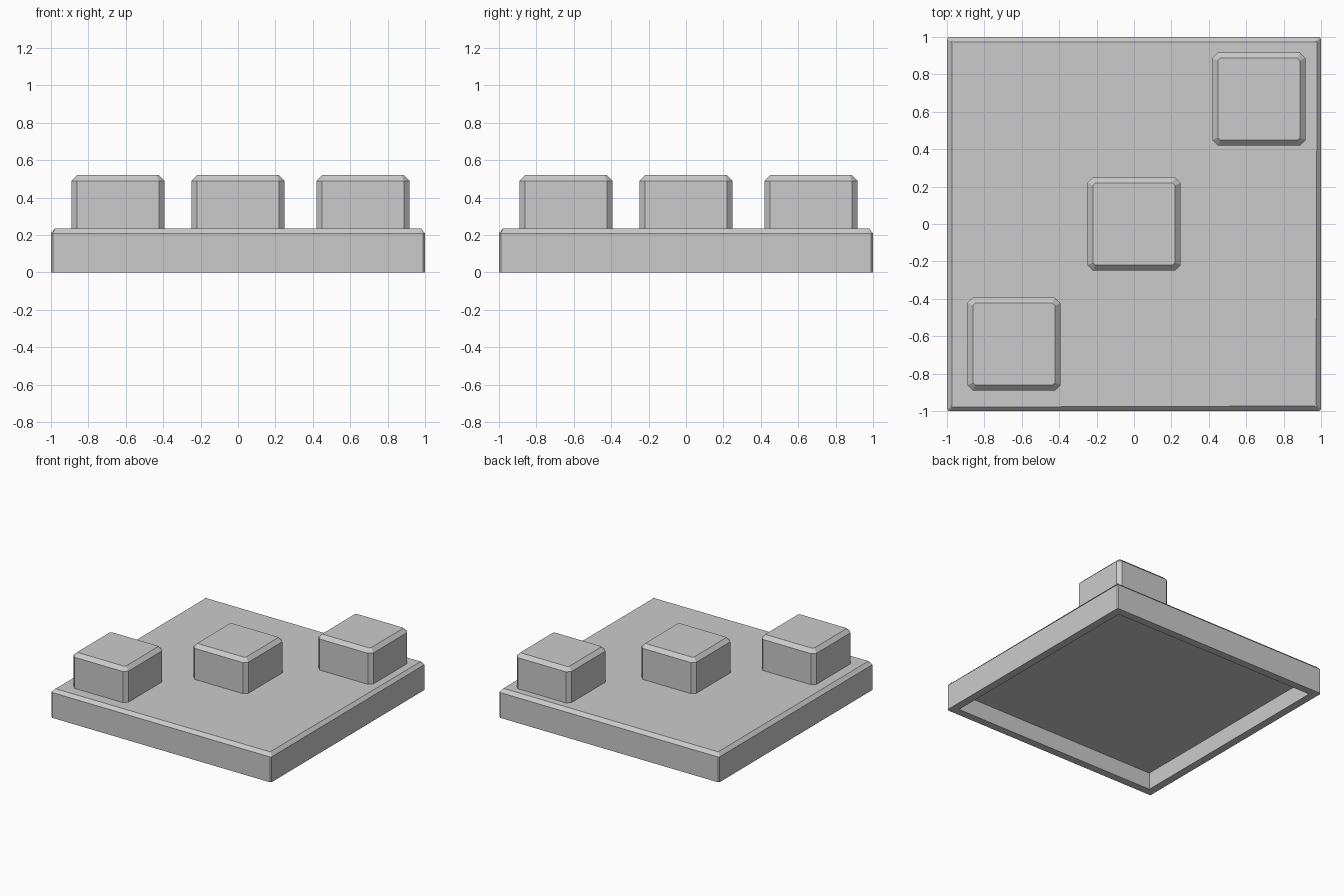
import bpy
import bmesh
from mathutils import Matrix, Vector

cube = bpy.data.objects.get("Cube")
if cube:
    bpy.data.objects.remove(cube, do_unlink=True)

# Single plain grey
grey = bpy.data.materials.new("plain grey")
grey.use_nodes = True
colour = (0.6, 0.6, 0.6, 1)
grey.diffuse_color = colour
grey.node_tree.nodes["Principled BSDF"].inputs["Base Color"].default_value = colour


def block(name, centre, half, bottom, top, corner, chamfer, recess=None):
    """Square block with cut corners, a chamfered top and an optional hollow underside."""
    bm = bmesh.new()
    size = Matrix.Diagonal((2 * half, 2 * half, top - bottom, 1))
    middle = Matrix.Translation(Vector((*centre, (top + bottom) / 2)))
    bmesh.ops.create_cube(bm, size=1, matrix=middle @ size)

    # Upright corner edges
    upright = [e for e in bm.edges if abs(e.verts[0].co.z - e.verts[1].co.z) > 0.01]
    bmesh.ops.bevel(bm, geom=upright, offset=corner, segments=1, affect='EDGES')

    # Rim of the top face
    rim = [e for e in bm.edges if all(v.co.z > top - 0.001 for v in e.verts)]
    bmesh.ops.bevel(bm, geom=rim, offset=chamfer, segments=1, affect='EDGES')

    # Hollow underside
    if recess:
        bm.normal_update()
        under = [f for f in bm.faces if f.normal.z < -0.9]
        wall, depth = recess
        bmesh.ops.inset_region(bm, faces=under, thickness=wall)
        for f in under:
            ceiling = bmesh.ops.extrude_discrete_faces(bm, faces=[f])["faces"]
            bmesh.ops.translate(bm, verts=ceiling[0].verts[:], vec=(0, 0, depth))

    mesh = bpy.data.meshes.new(name)
    bm.to_mesh(mesh)
    bm.free()
    mesh.materials.append(grey)
    obj = bpy.data.objects.new(name, mesh)
    bpy.context.collection.objects.link(obj)
    return obj


# Hollow base plate
base_top = 0.235
block("base_plate", (0, 0), 1.0, 0, base_top, 0.01, 0.027, recess=(0.07, 0.14))

# Three raised blocks along the diagonal
for name, place in (("front_right_block", -0.642), ("centre_block", 0), ("back_left_block", 0.668)):
    block(name, (place, place), 0.249, base_top - 0.02, 0.52, 0.03, 0.03)
